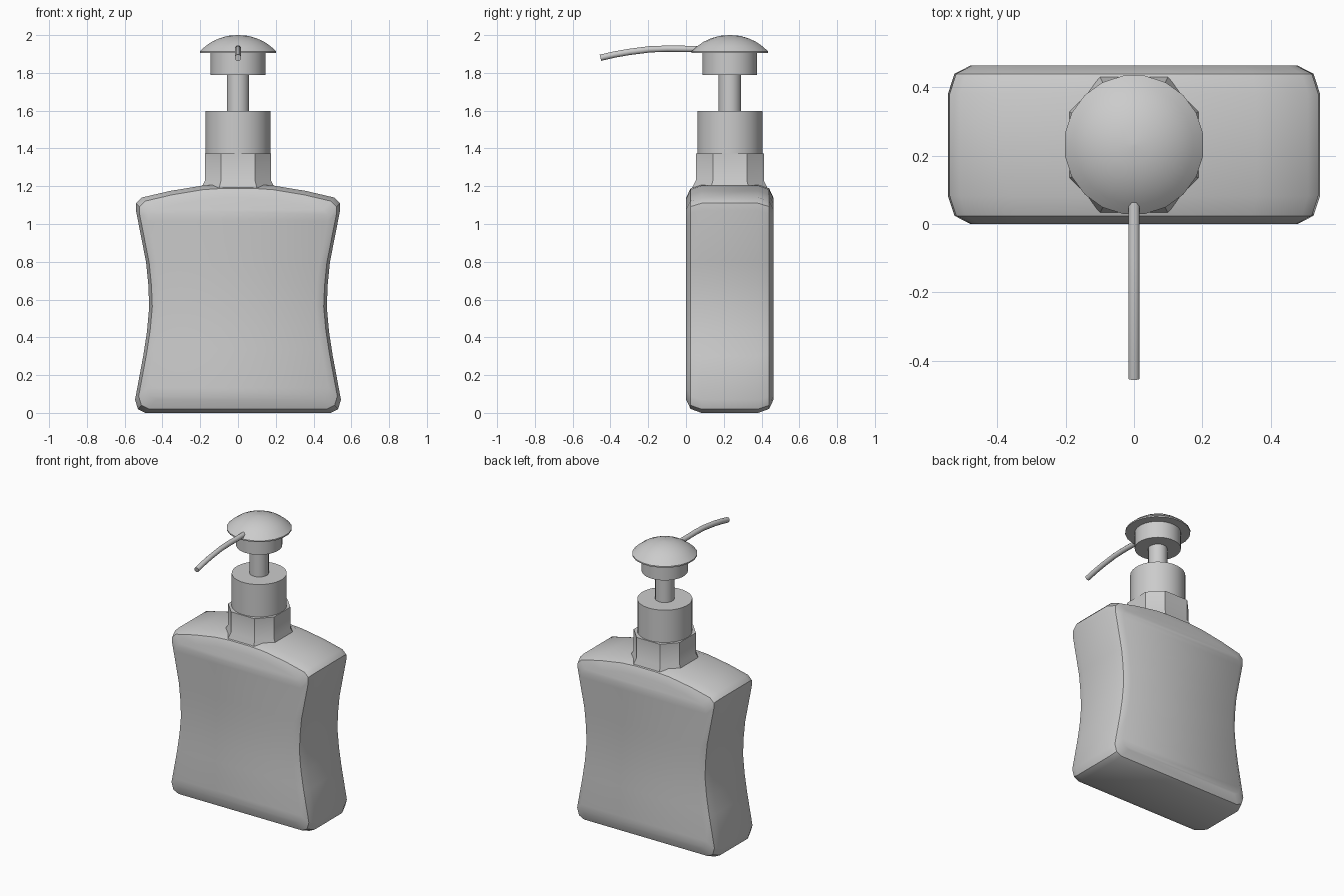
import bpy, bmesh, math
from mathutils import Vector

cube = bpy.data.objects.get("Cube")
if cube:
    bpy.data.objects.remove(cube, do_unlink=True)

CY = 0.232  # depth of the pump axis and of the bottle centre

grey = bpy.data.materials.new("plain grey")
grey.use_nodes = True
grey.diffuse_color = (0.6, 0.6, 0.6, 1)
grey.node_tree.nodes["Principled BSDF"].inputs["Base Color"].default_value = grey.diffuse_color


def finish(name, bm, angle=30):
    bmesh.ops.recalc_face_normals(bm, faces=bm.faces)
    mesh = bpy.data.meshes.new(name)
    bm.to_mesh(mesh)
    bm.free()
    mesh.materials.append(grey)
    obj = bpy.data.objects.new(name, mesh)
    bpy.context.collection.objects.link(obj)
    bpy.ops.object.select_all(action="DESELECT")
    obj.select_set(True)
    bpy.context.view_layer.objects.active = obj
    bpy.ops.object.shade_smooth_by_angle(angle=math.radians(angle))
    return obj


def loft(bm, rings, caps=True):
    """Bridge a list of closed point rings with quads."""
    loops = [[bm.verts.new(p) for p in ring] for ring in rings]
    for a, b in zip(loops, loops[1:]):
        n = len(a)
        for i in range(n):
            j = (i + 1) % n
            bm.faces.new((a[i], a[j], b[j], b[i]))
    if caps:
        bm.faces.new(loops[0])
        bm.faces.new(loops[-1])
    return loops


def lathe(name, profile, sides=32):
    """Turn (radius, height) points around the pump axis."""
    bm = bmesh.new()
    turns = [math.tau * (i + 0.5) / sides for i in range(sides)]
    loft(bm, [[(r * math.cos(t), CY + r * math.sin(t), z) for t in turns]
              for r, z in profile])
    return finish(name, bm)


# Bottle body: waisted front outline, lofted through the depth with rounded edges
outline = [(0.49, 0), (0.53, 0.02), (0.545, 0.07), (0.502, 0.3), (0.482, 0.43),
           (0.47, 0.56), (0.475, 0.68), (0.487, 0.8), (0.54, 1.07), (0.54, 1.11),
           (0.51, 1.14), (0.36, 1.175), (0.19, 1.203), (0.08, 1.21)]
count = len(outline)
full = outline + [(-x, z) for x, z in reversed(outline)]
layers = [(0.232, 0.88), (0.208, 0.965), (0.15, 1.0)]
layers = [(-d, s) for d, s in layers] + [(d, s) for d, s in reversed(layers)]
bm = bmesh.new()
loops = loft(bm, [[(x * s, CY + d, 0.6 + (z - 0.6) * s) for x, z in full]
                  for d, s in layers], caps=False)
for loop in (loops[0], loops[-1]):
    for i in range(count - 1):
        bm.faces.new((loop[i], loop[i + 1], loop[-2 - i], loop[-1 - i]))
finish("bottle_body", bm, 38)

# Eight-sided neck with a flared foot
corner = [(0.175, -0.09), (0.175, 0.09), (0.09, 0.18), (-0.09, 0.18)]
corner += [(-x, -y) for x, y in corner]
bm = bmesh.new()
loft(bm, [[(x * s, CY + y * s, z) for x, y in corner]
          for z, s in ((1.16, 1.12), (1.195, 1.1), (1.23, 1.0), (1.373, 1.0))])
finish("bottle_neck", bm)

# Pump parts
lathe("collar", [(0.173, 1.36), (0.173, 1.597)])
lathe("pump_stem", [(0.06, 1.58), (0.06, 1.8)], 24)
lathe("pump_skirt", [(0.145, 1.79), (0.145, 1.915)])
lathe("pump_dome", [(0.19, 1.905), (0.205, 1.905), (0.205, 1.914), (0.175, 1.941),
                    (0.14, 1.965), (0.1, 1.983), (0.055, 1.996), (0.004, 2.0)], 20)

# Spout: thin eight-sided tube curving down to the front
path = [Vector((0, y, z)) for y, z in
        ((0.12, 1.927), (0, 1.927), (-0.1, 1.928), (-0.19, 1.925),
         (-0.3, 1.911), (-0.38, 1.897), (-0.453, 1.88))]
side = Vector((1, 0, 0))
rings = []
for i, p in enumerate(path):
    along = (path[min(i + 1, len(path) - 1)] - path[max(i - 1, 0)]).normalized()
    up = side.cross(along)
    rings.append([p + 0.018 * (side * math.cos(t) + up * math.sin(t))
                  for t in (math.tau * (k + 0.5) / 8 for k in range(8))])
bm = bmesh.new()
loft(bm, rings)
finish("spout", bm, 50)
